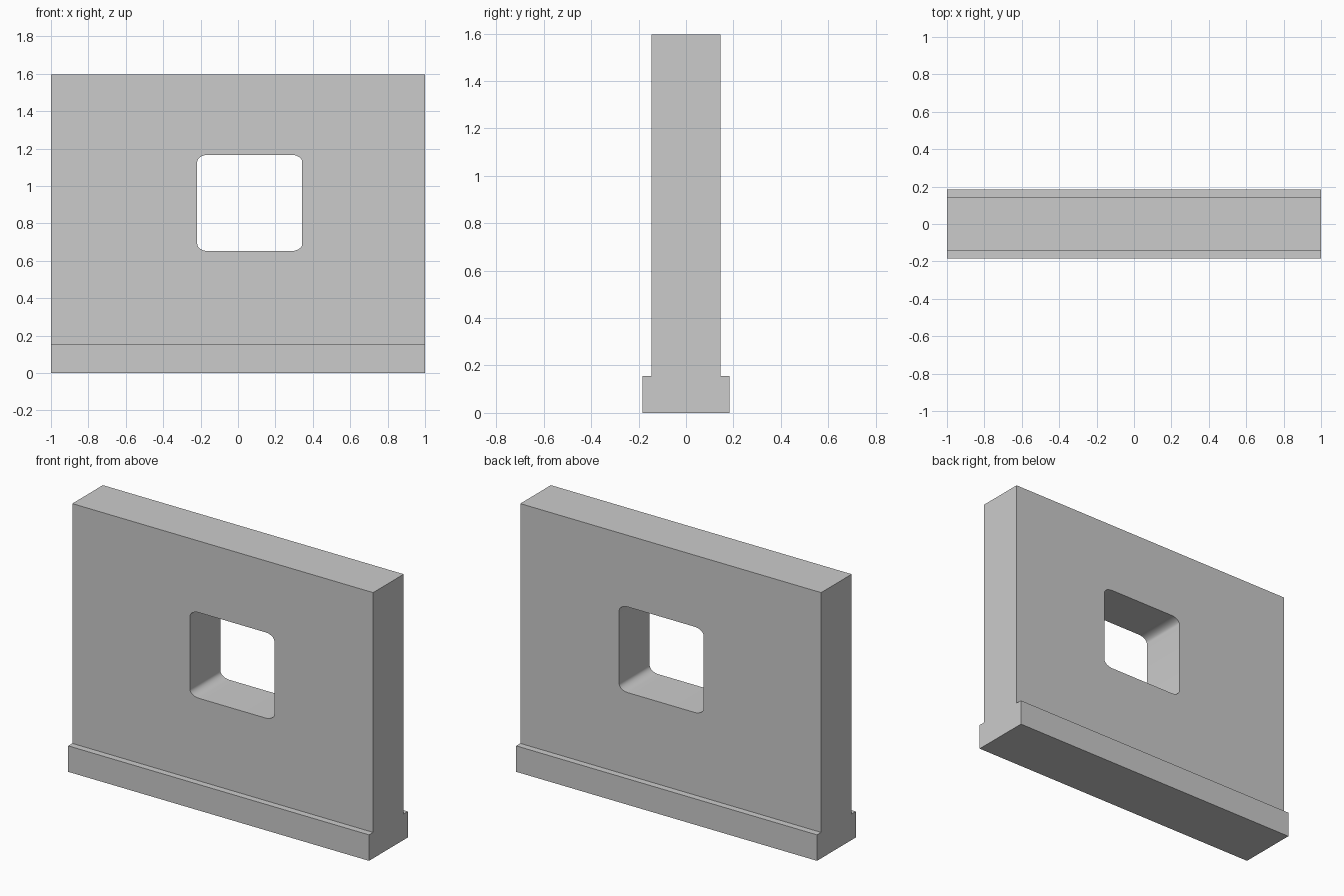
import bpy, bmesh, math
from mathutils import Vector

if "Cube" in bpy.data.objects:
    bpy.data.objects.remove(bpy.data.objects["Cube"])


def prism(name, points, direction):
    """Extrude a closed 3D outline along a direction into a solid."""
    bm = bmesh.new()
    face = bm.faces.new([bm.verts.new(p) for p in points])
    ext = bmesh.ops.extrude_face_region(bm, geom=[face])
    verts = [g for g in ext["geom"] if isinstance(g, bmesh.types.BMVert)]
    bmesh.ops.translate(bm, verts=verts, vec=Vector(direction))
    bmesh.ops.recalc_face_normals(bm, faces=bm.faces)
    mesh = bpy.data.meshes.new(name)
    bm.to_mesh(mesh)
    bm.free()
    obj = bpy.data.objects.new(name, mesh)
    bpy.context.collection.objects.link(obj)
    return obj


# Wall with a wider plinth: mirrored profile swept along x
half = [(0.184, 0.0), (0.184, 0.156), (0.145, 0.156), (0.145, 1.597)]
profile = half + [(-y, z) for y, z in reversed(half)]
wall = prism("wall", [(-1, y, z) for y, z in profile], (2, 0, 0))

# Window opening: rectangle with slightly elliptical rounded corners
x0, x1, z0, z1 = -0.218, 0.343, 0.652, 1.167
rx, rz, steps = 0.06, 0.038, 8
corners = [(x1 - rx, z1 - rz), (x0 + rx, z1 - rz), (x0 + rx, z0 + rz), (x1 - rx, z0 + rz)]
outline = []
for i, (cx, cz) in enumerate(corners):
    for s in range(steps + 1):
        a = math.pi / 2 * (i + s / steps)
        outline.append((cx + rx * math.cos(a), -0.5, cz + rz * math.sin(a)))
cutter = prism("window_cutter", outline, (0, 1, 0))

# Cut the opening through the wall
mod = wall.modifiers.new("window", "BOOLEAN")
mod.operation = "DIFFERENCE"
mod.solver = "EXACT"
mod.object = cutter
bpy.context.view_layer.objects.active = wall
wall.select_set(True)
bpy.ops.object.modifier_apply(modifier=mod.name)
bpy.data.objects.remove(cutter)

# Smooth window corners, sharp edges elsewhere
bpy.ops.object.shade_smooth_by_angle(angle=math.radians(30))
